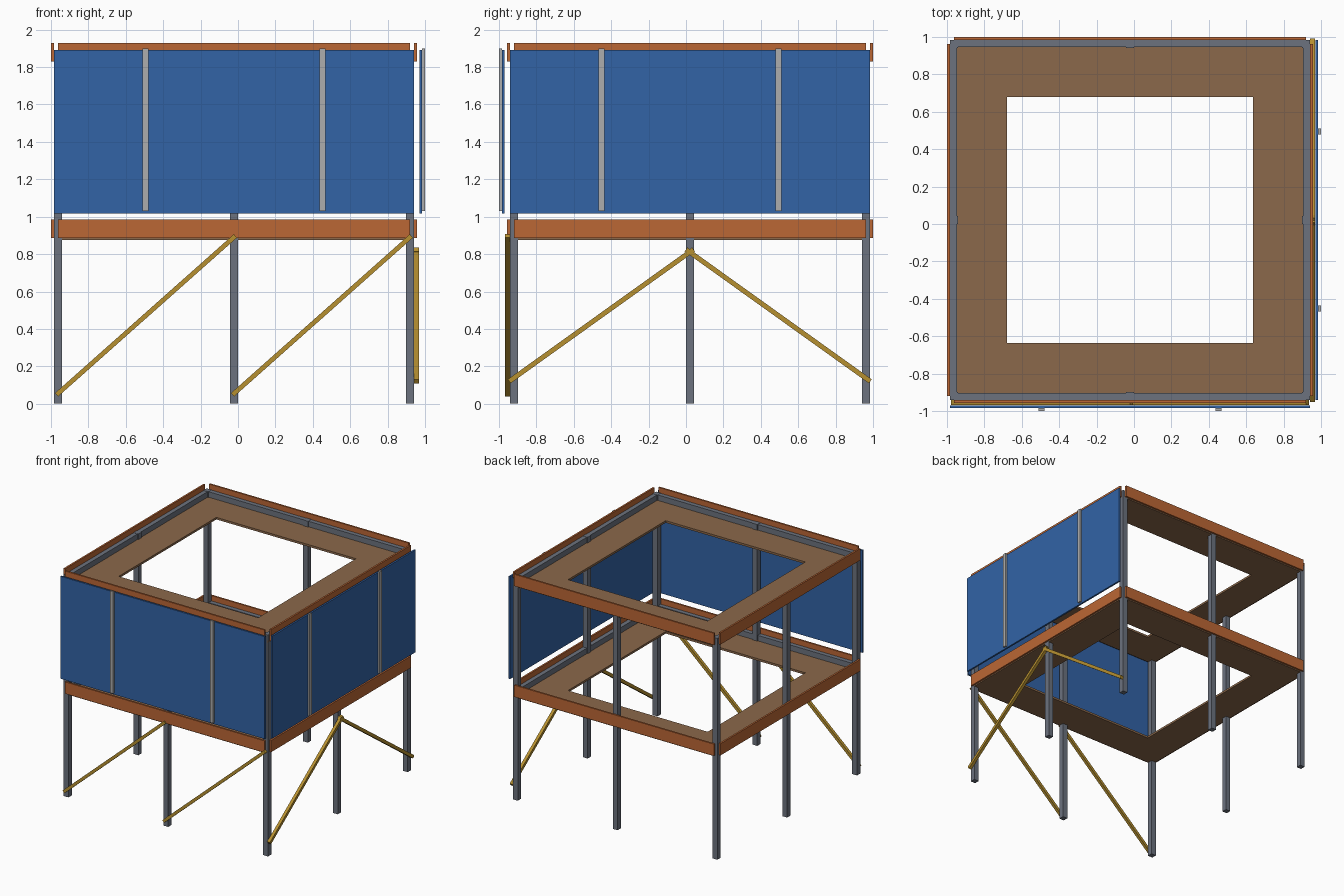
import bpy, math
from mathutils import Vector

if "Cube" in bpy.data.objects:
    bpy.data.objects.remove(bpy.data.objects["Cube"])


def material(name, r, g, b):
    m = bpy.data.materials.new(name)
    m.diffuse_color = (r, g, b, 1)
    m.use_nodes = True
    m.node_tree.nodes["Principled BSDF"].inputs["Base Color"].default_value = m.diffuse_color
    return m


STEEL = material("steel", 0.15, 0.17, 0.21)
ORANGE = material("fascia_orange", 0.50, 0.135, 0.035)
BROWN = material("deck_brown", 0.26, 0.14, 0.07)
BLUE = material("panel_blue", 0.032, 0.125, 0.38)
YELLOW = material("brace_yellow", 0.47, 0.28, 0.03)
LIGHT = material("strip_grey", 0.42, 0.42, 0.42)


def box(name, x, y, z, mat):
    """Box from (min, max) ranges on each axis."""
    lo, hi = zip(x, y, z)
    v = [(a, b, c) for a in x for b in y for c in z]
    f = [(0, 1, 3, 2), (4, 6, 7, 5), (0, 4, 5, 1), (2, 3, 7, 6), (0, 2, 6, 4), (1, 5, 7, 3)]
    me = bpy.data.meshes.new(name)
    me.from_pydata(v, [], f)
    me.materials.append(mat)
    ob = bpy.data.objects.new(name, me)
    bpy.context.collection.objects.link(ob)
    return ob


def bar(name, p, q, w, mat):
    """Square bar between two points."""
    p, q = Vector(p), Vector(q)
    d = q - p
    h, l = w / 2, d.length / 2
    ob = box(name, (-h, h), (-h, h), (-l, l), mat)
    ob.location = (p + q) / 2
    ob.rotation_euler = d.to_track_quat('Z', 'Y').to_euler()


def ring(name, outer, inner, z, mat):
    """Flat rectangular ring; outer and inner are (x0, x1, y0, y1)."""
    def loop(r, h):
        x0, x1, y0, y1 = r
        return [(x0, y0, h), (x1, y0, h), (x1, y1, h), (x0, y1, h)]
    v = loop(outer, z[0]) + loop(inner, z[0]) + loop(inner, z[1]) + loop(outer, z[1])
    f = [(4 * a + i, 4 * ((a + 1) % 4) + i, 4 * ((a + 1) % 4) + (i + 1) % 4, 4 * a + (i + 1) % 4)
         for a in range(4) for i in range(4)]
    me = bpy.data.meshes.new(name)
    me.from_pydata(v, [], f)
    me.materials.append(mat)
    bpy.context.collection.objects.link(bpy.data.objects.new(name, me))


# Frame limits: the frame sits off centre because panels hang on two sides
X0, X1, Y0, Y1 = -0.985, 0.942, -0.942, 0.985
C = 0.045
xs = [X0, (X0 + X1 - C) / 2, X1 - C]
ys = [Y0, (Y0 + Y1 - C) / 2, Y1 - C]

# Columns around the perimeter
for i, x in enumerate(xs):
    for j, y in enumerate(ys):
        if (i, j) != (1, 1):
            box(f"column_{i}_{j}", (x, x + C), (y, y + C), (0, 1.887), STEEL)

# Two floors: deck, perimeter beams, fascia boards
for level, z in (("floor", 0.885), ("roof", 1.83)):
    ring(level + "_deck", (X0, X1, Y0, Y1), (-0.68, 0.637, -0.637, 0.68), (z - 0.01, z + 0.008), BROWN)
    b = 0.038
    ring(level + "_beams", (X0 + .001, X1 - .001, Y0 + .001, Y1 - .001),
         (X0 + b, X1 - b, Y0 + b, Y1 - b), (z + 0.008, z + 0.055), STEEL)
    fx, fy, fz, t = (X0 + 0.022, X1 - 0.022), (Y0 + 0.022, Y1 - 0.022), (z, z + 0.1), 0.015
    box(level + "_front_fascia", fx, (Y0 - t, Y0), fz, ORANGE)
    box(level + "_back_fascia", fx, (Y1, Y1 + t), fz, ORANGE)
    box(level + "_left_fascia", (X0 - t, X0), fy, fz, ORANGE)
    box(level + "_right_fascia", (X1, X1 + t), fy, fz, ORANGE)

# Wall panels on the front and right, each with two cover strips
box("front_panel", (X0, X1), (-0.985, -0.97), (1.017, 1.89), BLUE)
box("right_panel", (0.97, 0.985), (Y0, Y1), (1.017, 1.89), BLUE)
for k, s in enumerate((-0.472, 0.472)):
    mx, my = (X0 + X1) / 2 + s, (Y0 + Y1) / 2 + s
    box(f"front_strip_{k}", (mx - 0.016, mx + 0.016), (-1.0, -0.985), (1.03, 1.9), LIGHT)
    box(f"right_strip_{k}", (0.985, 1.0), (my - 0.016, my + 0.016), (1.03, 1.9), LIGHT)

# Diagonal braces below the floor
for k in (0, 1):
    bar(f"front_brace_{k}", (xs[k] + 0.015, -0.954, 0.048), (xs[k + 1] + 0.03, -0.954, 0.897), 0.025, YELLOW)
bar("right_brace_front", (0.955, -0.945, 0.12), (0.955, 0.04, 0.825), 0.026, YELLOW)
bar("right_brace_back", (0.955, 0.985, 0.12), (0.955, 0.0, 0.825), 0.026, YELLOW)
